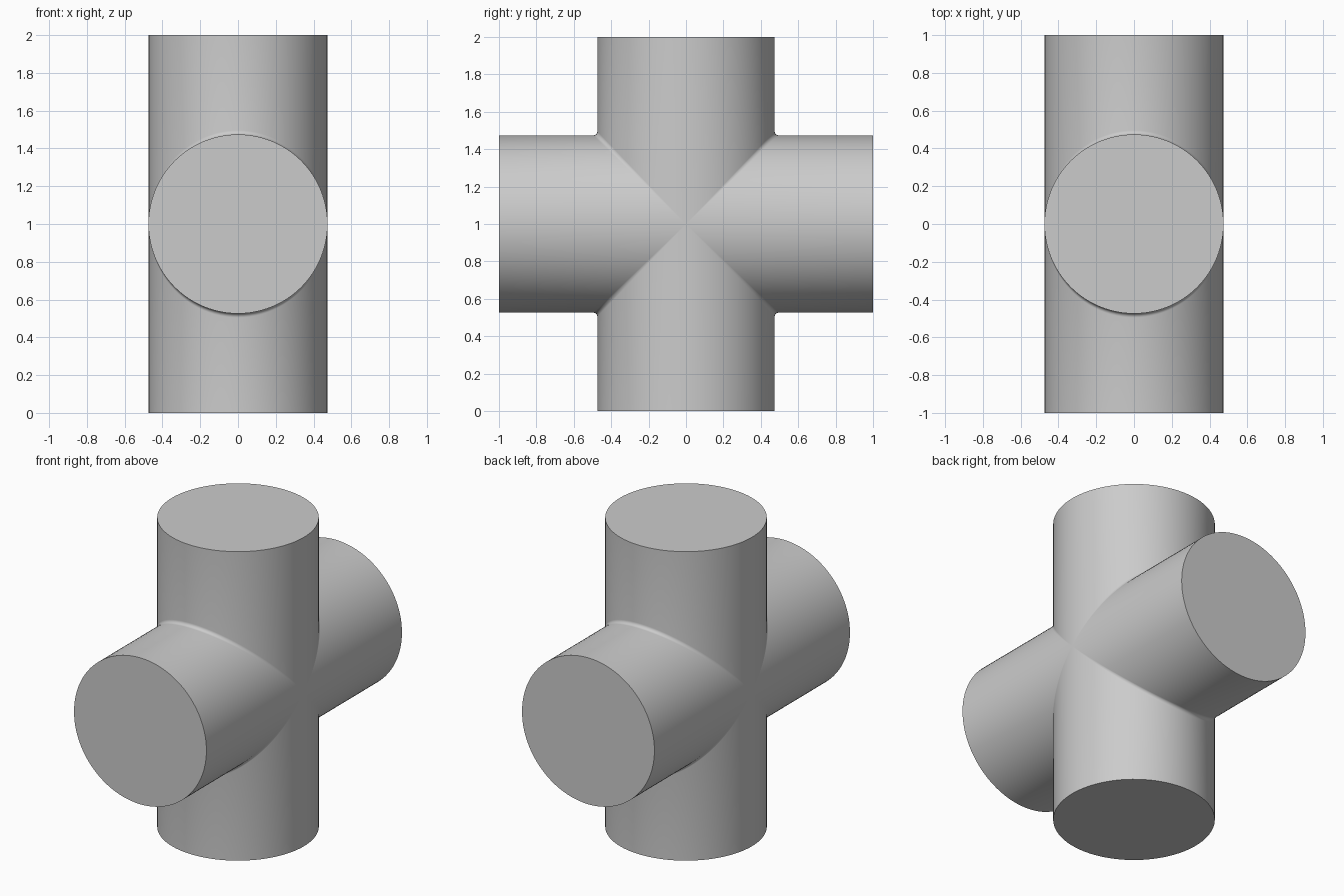
import bpy, bmesh, math
from mathutils import Matrix, Vector

if "Cube" in bpy.data.objects:
    bpy.data.objects.remove(bpy.data.objects["Cube"])

RADIUS, FILLET, SIDES, ARC = 0.474, 0.022, 96, 3

grey = bpy.data.materials.new("plain_grey")
grey.use_nodes = True
colour = (0.6, 0.6, 0.6, 1)
grey.diffuse_color = colour
grey.node_tree.nodes["Principled BSDF"].inputs["Base Color"].default_value = colour


def arm_rings():
    """Rings of one upright arm: flat end, start of fillet, then half the fillet arc to the mitre."""
    circle = [(RADIUS * math.cos(a), RADIUS * math.sin(a))
              for a in (2 * math.pi * i / SIDES for i in range(SIDES))]
    rings = [[Vector((x, y, 1)) for x, y in circle]]
    for k in range(ARC + 1):
        angle = math.pi / 4 * k / ARC
        ring = []
        for x, y in circle:
            reach = abs(y)
            d = FILLET * reach / RADIUS
            out = reach + d * (1 - math.cos(angle))
            up = reach + d * (1 - math.sin(angle))
            ring.append(Vector((x, math.copysign(out, y), up)))
        rings.append(ring)
    return rings


# Four equal arms, mitred together at the middle
bm = bmesh.new()
for quarter in range(4):
    turn = Matrix.Translation((0, 0, 1)) @ Matrix.Rotation(quarter * math.pi / 2, 4, 'X')
    rings = [[bm.verts.new(turn @ p) for p in ring] for ring in arm_rings()]
    bm.faces.new(rings[0])
    for upper, lower in zip(rings, rings[1:]):
        for i in range(SIDES):
            j = (i + 1) % SIDES
            bm.faces.new((upper[i], lower[i], lower[j], upper[j]))
bmesh.ops.remove_doubles(bm, verts=bm.verts, dist=0.00005)
bmesh.ops.recalc_face_normals(bm, faces=bm.faces)

mesh = bpy.data.meshes.new("pipe_cross")
bm.to_mesh(mesh)
bm.free()
mesh.materials.append(grey)
cross = bpy.data.objects.new("pipe_cross", mesh)
bpy.context.collection.objects.link(cross)

# Smooth barrels with crisp end rims
bpy.ops.object.select_all(action='DESELECT')
cross.select_set(True)
bpy.context.view_layer.objects.active = cross
bpy.ops.object.shade_smooth_by_angle(angle=math.radians(35))
